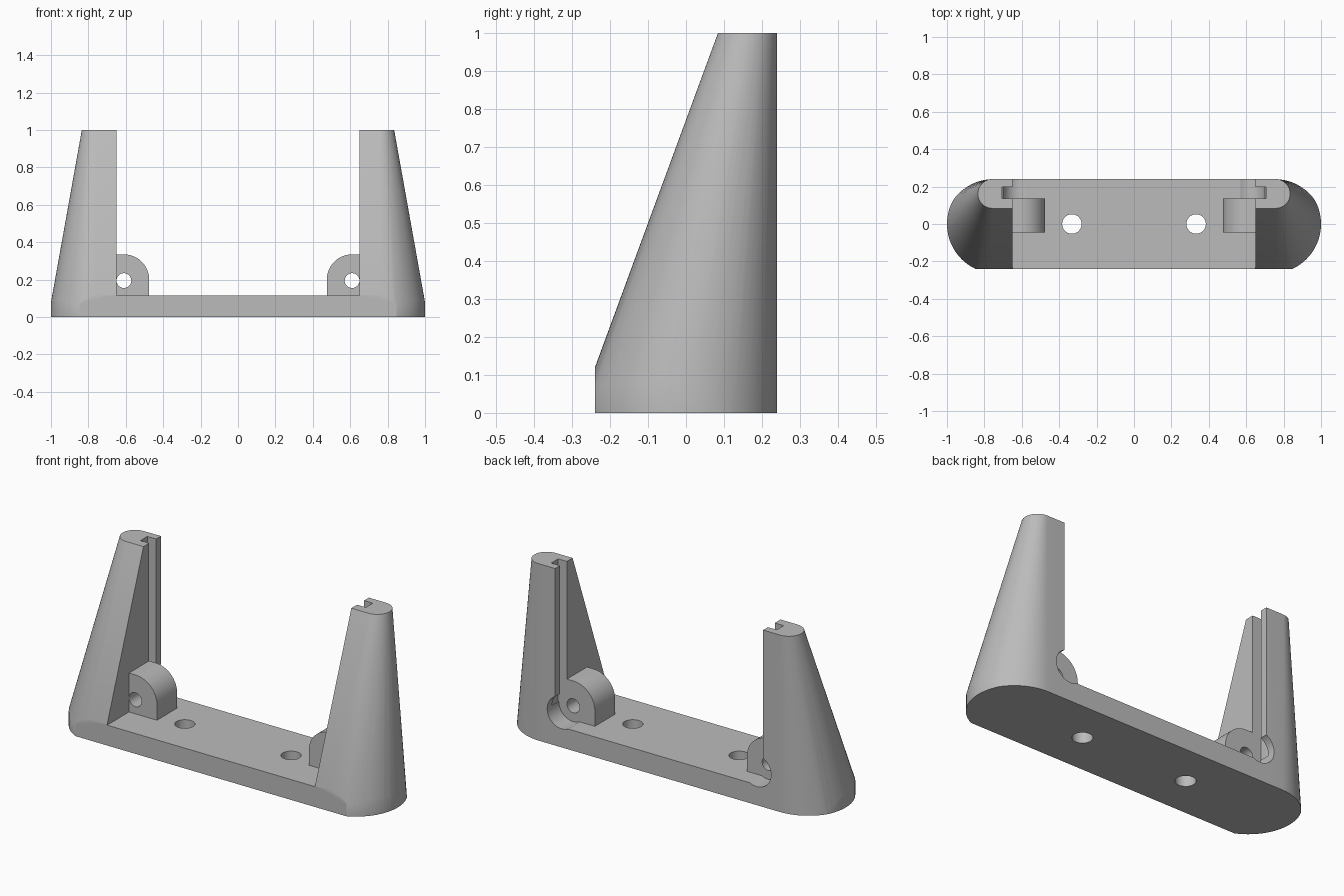
import bpy
import bmesh
from math import cos, sin, pi, asin, radians

if "Cube" in bpy.data.objects:
    bpy.data.objects.remove(bpy.data.objects["Cube"], do_unlink=True)

grey = bpy.data.materials.new("plain_grey")
grey.use_nodes = True
GREY = (0.5, 0.5, 0.5, 1)
grey.diffuse_color = GREY
grey.node_tree.nodes["Principled BSDF"].inputs["Base Color"].default_value = GREY


def arc(cx, cy, r, start, end, n=32):
    steps = [start + (end - start) * i / n for i in range(n + 1)]
    return [(cx + r * cos(a), cy + r * sin(a)) for a in steps]


def loft(name, ring_a, ring_b):
    """Closed solid between two matching 3D rings."""
    bm = bmesh.new()
    a = [bm.verts.new(p) for p in ring_a]
    b = [bm.verts.new(p) for p in ring_b]
    bm.faces.new(a)
    bm.faces.new(b)
    for i in range(len(a)):
        j = (i + 1) % len(a)
        bm.faces.new((a[i], a[j], b[j], b[i]))
    bmesh.ops.recalc_face_normals(bm, faces=bm.faces)
    mesh = bpy.data.meshes.new(name)
    bm.to_mesh(mesh)
    bm.free()
    mesh.materials.append(grey)
    obj = bpy.data.objects.new(name, mesh)
    bpy.context.collection.objects.link(obj)
    return obj


def prism_z(name, pts, z0, z1):
    return loft(name, [(x, y, z0) for x, y in pts], [(x, y, z1) for x, y in pts])


def prism_y(name, pts, y0, y1):
    return loft(name, [(x, y0, z) for x, z in pts], [(x, y1, z) for x, z in pts])


def rect(x0, y0, x1, y1):
    return [(x0, y0), (x1, y0), (x1, y1), (x0, y1)]


def circle(cx, cy, r):
    return arc(cx, cy, r, 0, 2 * pi, 48)[:-1]


def combine(obj, other, operation):
    """Apply a boolean and discard the second solid."""
    mod = obj.modifiers.new(operation.lower(), "BOOLEAN")
    mod.operation = operation
    mod.solver = "EXACT"
    mod.object = other
    bpy.context.view_layer.objects.active = obj
    bpy.ops.object.modifier_apply(modifier=mod.name)
    bpy.data.objects.remove(other, do_unlink=True)


HALF = 0.24        # half depth of the base
INNER = 0.65       # inner face of each tower
TOP = 0.115        # top of the base plate
PIN = (0.61, 0.195)  # pin hole centre in x, z


def flip(pts, s):
    return [(s * x, y) for x, y in pts]


def tower(s):
    # Leaning half cone with a flat inner face and an upright back
    low = [(INNER, -0.284)] + arc(0.752, -0.022, 0.262, -pi / 2, pi / 2) + [(INNER, HALF)]
    high = [(INNER, 0.084)] + arc(0.757, 0.162, 0.078, -pi / 2, pi / 2) + [(INNER, HALF)]
    obj = loft("tower", [(x, y, 0) for x, y in flip(low, s)],
               [(x, y, 1) for x, y in flip(high, s)])
    # Trim to the rounded end of the base
    trim = [(0.5, -HALF)] + arc(0.735, 0, 0.265, asin(-HALF / 0.265), pi / 2) + [(0.5, 0.265)]
    combine(obj, prism_z("trim", flip(trim, s), -0.1, 1.1), "INTERSECT")
    return obj


# Base plate joined to both towers
body = prism_z("base_with_towers", rect(-INNER - 0.03, -HALF, INNER + 0.03, HALF), 0, TOP)
for s in (-1, 1):
    combine(body, tower(s), "UNION")

for s in (-1, 1):
    # Panel groove down the inner face
    groove = rect(0.6, 0.135, 0.705, 0.197)
    combine(body, prism_z("groove", flip(groove, s), PIN[1], 1.1), "DIFFERENCE")
    # Round relief behind the lug
    relief = circle(*PIN, 0.09)
    combine(body, prism_y("relief", flip(relief, s), 0.135, 0.4), "DIFFERENCE")
    # Screw hole through the plate
    screw = circle(0.332, 0, 0.052)
    combine(body, prism_z("screw", flip(screw, s), -0.1, 0.3), "DIFFERENCE")

# Pin lugs with one rounded corner
parts = [body]
for s, side in ((-1, "right"), (1, "left")):
    outline = [(INNER, TOP), (INNER, 0.335)] + arc(0.61, 0.2, 0.135, pi / 2, pi, 20) + [(0.475, TOP)]
    lug = prism_y(side + "_pin_lug", flip(outline, s), -0.045, 0.135)
    combine(lug, prism_y("pin", flip(circle(*PIN, 0.0395), s), -0.3, 0.4), "DIFFERENCE")
    parts.append(lug)

for obj in parts:
    bpy.ops.object.select_all(action="DESELECT")
    obj.select_set(True)
    bpy.context.view_layer.objects.active = obj
    bpy.ops.object.shade_smooth_by_angle(angle=radians(25))
